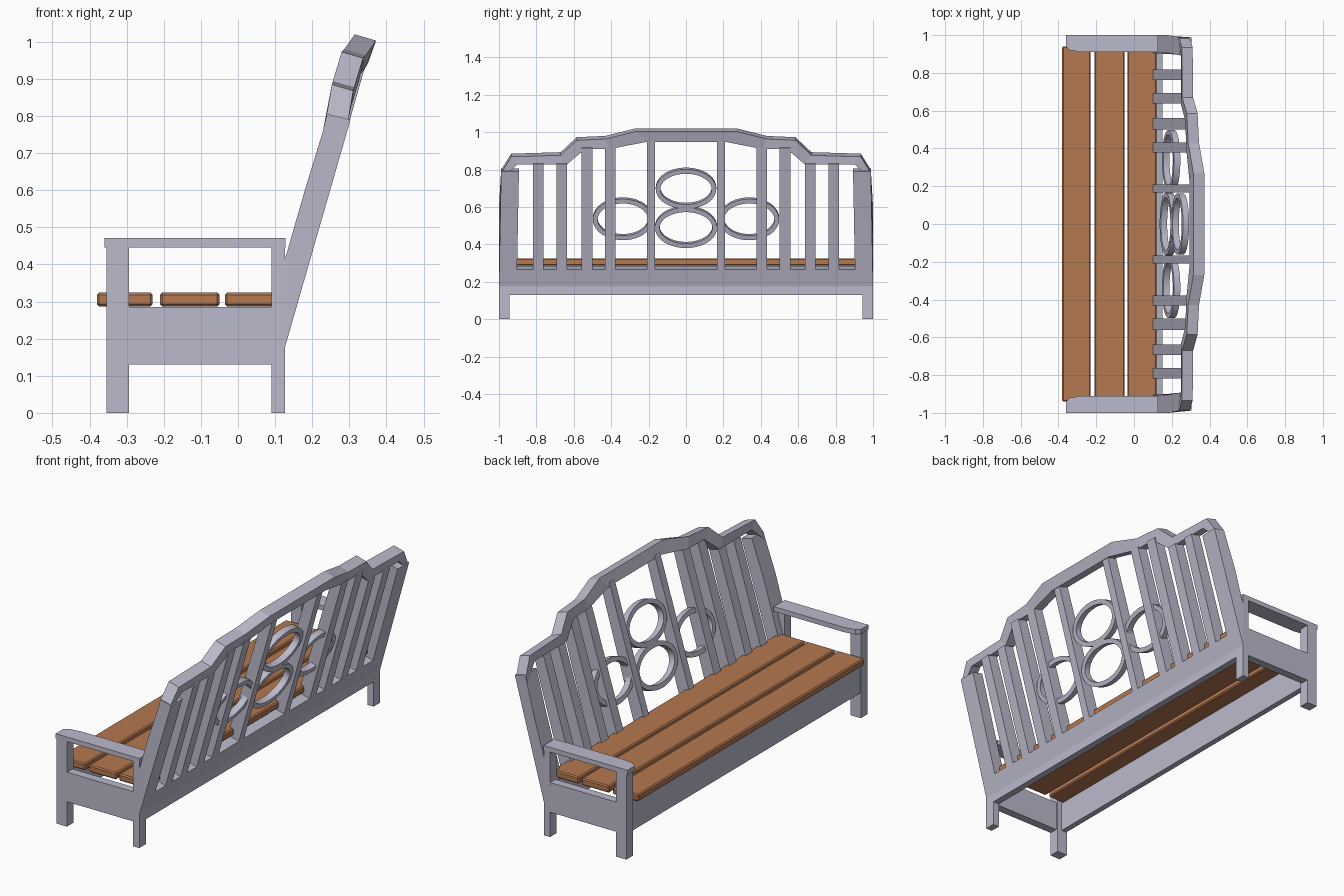
import bpy, bmesh, math

if "Cube" in bpy.data.objects:
    bpy.data.objects.remove(bpy.data.objects["Cube"])

def material(name, col):
    m = bpy.data.materials.new(name)
    m.diffuse_color = (*col, 1)
    m.use_nodes = True
    m.node_tree.nodes["Principled BSDF"].inputs["Base Color"].default_value = m.diffuse_color
    return m

GREY = material("lavender grey paint", (0.50, 0.49, 0.60))
WOOD = material("orange brown wood", (0.46, 0.19, 0.08))

def make(name, verts, faces, mat):
    bm = bmesh.new()
    vs = [bm.verts.new(v) for v in verts]
    for f in faces:
        bm.faces.new([vs[i] for i in f])
    bmesh.ops.recalc_face_normals(bm, faces=bm.faces[:])
    me = bpy.data.meshes.new(name)
    bm.to_mesh(me)
    bm.free()
    me.materials.append(mat)
    ob = bpy.data.objects.new(name, me)
    bpy.context.collection.objects.link(ob)
    return ob

def loft(name, sections, mat, closed=False):
    """Join equal-sized rings of points into a solid."""
    n, k = len(sections[0]), len(sections)
    faces = []
    for s in range(k if closed else k - 1):
        t = (s + 1) % k
        for i in range(n):
            j = (i + 1) % n
            faces.append((s*n + i, s*n + j, t*n + j, t*n + i))
    if not closed:
        faces += [tuple(range(n)), tuple(range((k - 1)*n, k*n))]
    return make(name, [p for sec in sections for p in sec], faces, mat)

def side_prism(name, prof, y0, y1, mat=GREY):
    """Extrude an (x, z) profile along y."""
    return loft(name, [[(x, y, z) for x, z in prof] for y in (y0, y1)], mat)

def box(name, x0, x1, y0, y1, z0, z1, mat=GREY):
    return side_prism(name, [(x0, z0), (x1, z0), (x1, z1), (x0, z1)], y0, y1, mat)

# leaning planes of the backrest
def front(z): return 0.126 + (z - 0.412)*0.30
def rear(z): return 0.126 + (z - 0.175)*0.288
def mid(z): return (front(z) + rear(z))/2
T = math.atan(0.29)
NX, NZ = math.cos(T), -math.sin(T)

# seat boards
for i, (x0, x1) in enumerate([(-0.38, -0.23), (-0.21, -0.05), (-0.035, 0.12)]):
    b = box(f"seat_board_{i+1}", x0, x1, -0.94, 0.94, 0.287, 0.324, WOOD)
    bev = b.modifiers.new("bevel", 'BEVEL')
    bev.width = 0.006
    bev.segments = 1

# front apron and bottom rail of the back
box("front_apron", -0.35, -0.32, -0.96, 0.96, 0.13, 0.286)
side_prism("back_bottom_rail", [(0.09, 0.13), (0.126, 0.13), (0.126, 0.175),
           (rear(0.265), 0.265), (front(0.283), 0.283)], -0.998, 0.998)

# side frames: legs, side apron, armrest, leaning post
post = [(0.126, 0.175), (rear(0.79), 0.79), (0.243, 0.805), (0.18, 0.60),
        (0.126, 0.412), (0.087, 0.28)]
for side, s in (("left", -1), ("right", 1)):
    box(f"front_leg_{side}", -0.354, -0.294, s*0.945, s, 0, 0.46)
    box(f"back_leg_{side}", 0.09, 0.1265, s*0.945, s, 0, 0.46)
    box(f"side_apron_{side}", -0.33, 0.11, s*0.955, s*0.999, 0.13, 0.286)
    plan = [(-0.36, 1), (-0.36, 0.94), (-0.34, 0.92), (-0.28, 0.91), (0.1275, 0.91), (0.1275, 1)]
    loft(f"armrest_{side}", [[(x, s*y, z) for x, y in plan] for z in (0.446, 0.471)], GREY)
    p = side_prism(f"back_post_{side}", post, s*0.905, s)
    # upper half of the post tapers inward
    for v in p.data.vertices:
        if v.co.z > 0.7:
            v.co.y -= s*0.012

# stepped top rail: top edge (y, z, forward offset) and bottom edge (y, z)
top = [(0.987, 0.80, -0.004), (0.935, 0.885, -0.015), (0.67, 0.893, -0.015),
       (0.585, 0.973, -0.015), (0.43, 0.980, -0.010), (0.27, 1.02, 0.006)]
bot = [(0.987, 0.765), (0.90, 0.845), (0.635, 0.845), (0.54, 0.926), (0.41, 0.926), (0.22, 0.963)]

def rail_section(t, b, s):
    (yt, zt, o), (yb, zb) = t, b
    xt, xb, d = front(zt) + o, front(zb) + o*0.5, 0.060
    return [(xt, s*yt, zt), (xb, s*yb, zb),
            (xb + d*NX, s*yb, zb + d*NZ), (xt + d*NX, s*yt, zt + d*NZ)]

secs = [rail_section(t, b, -1) for t, b in zip(top, bot)]
secs += [rail_section(t, b, 1) for t, b in zip(top, bot)][::-1]
loft("back_top_rail", secs, GREY)

# back slats, each reaching into the rail above it
for i, (y, w, zt) in enumerate([(0.79, 0.055, 0.85), (0.665, 0.055, 0.85), (0.53, 0.06, 0.935),
                                (0.405, 0.055, 0.94), (0.188, 0.043, 0.98)]):
    prof = [(front(0.28), 0.28), (rear(0.262), 0.262),
            (rear(zt - 0.02) - 0.002, zt - 0.02), (front(zt) + 0.002, zt)]
    for side, s in (("left", -1), ("right", 1)):
        side_prism(f"back_slat_{side}_{i+1}", prof, s*y - w/2, s*y + w/2)

# oval rings in the middle of the back
for name, yc, zc, a, b in [("upper", 0, 0.70, 0.162, 0.106), ("lower", 0, 0.493, 0.166, 0.108),
                           ("left", -0.338, 0.537, 0.16, 0.110), ("right", 0.338, 0.537, 0.16, 0.110)]:
    secs = []
    for k in range(40):
        t = 2*math.pi*k/40
        sec = []
        for inset, d in ((0, -0.017), (0, 0.017), (0.025, 0.017), (0.025, -0.017)):
            y = yc + (a - inset)*math.cos(t)
            z = zc + (b - inset*0.95)*math.sin(t)
            sec.append((mid(z) + d*NX, y, z + d*NZ))
        secs.append(sec)
    ob = loft(f"oval_ring_{name}", secs, GREY, closed=True)
    bpy.ops.object.select_all(action='DESELECT')
    ob.select_set(True)
    bpy.context.view_layer.objects.active = ob
    bpy.ops.object.shade_smooth_by_angle(angle=math.radians(35))
